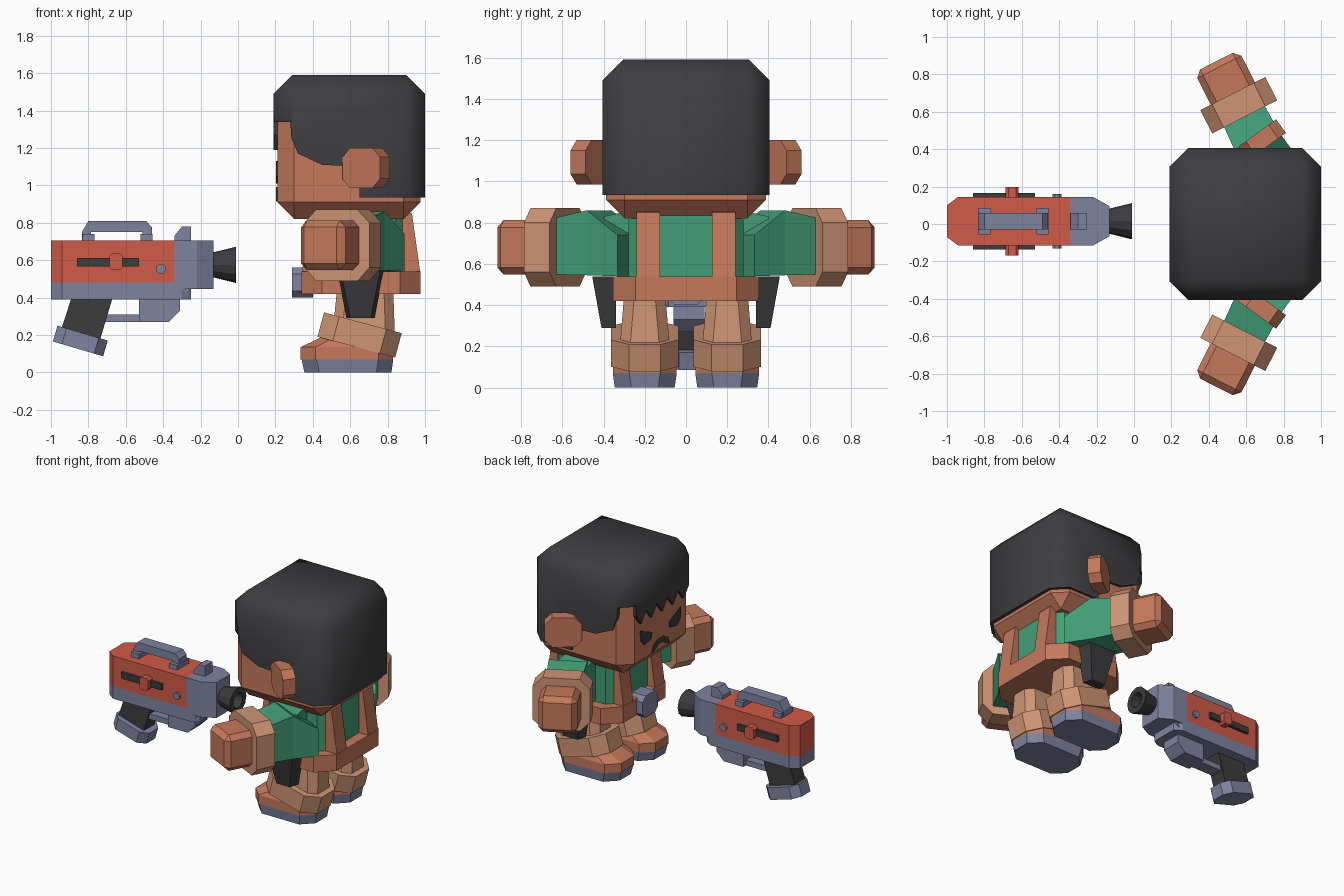
import bpy, bmesh, math
from mathutils import Matrix, Vector

if "Cube" in bpy.data.objects:
    bpy.data.objects.remove(bpy.data.objects["Cube"])


def colour(name, rgb):
    m = bpy.data.materials.new(name)
    m.diffuse_color = (*rgb, 1)
    m.use_nodes = True
    m.node_tree.nodes["Principled BSDF"].inputs["Base Color"].default_value = m.diffuse_color
    return m


BROWN = colour("warm brown", (.56, .19, .105))
TAN = colour("tan cloth", (.62, .30, .175))
GREEN = colour("green cloth", (.055, .34, .185))
HAIR = colour("black hair", (.048, .048, .053))
DARK = colour("dark grey", (.045, .045, .048))
STEEL = colour("blue steel", (.21, .23, .35))
RED = colour("red paint", (.64, .105, .065))


def finish(name, bm, mat, smooth=None):
    bmesh.ops.recalc_face_normals(bm, faces=bm.faces)
    me = bpy.data.meshes.new(name)
    bm.to_mesh(me)
    bm.free()
    ob = bpy.data.objects.new(name, me)
    bpy.context.collection.objects.link(ob)
    me.materials.append(mat)
    if smooth:
        bpy.ops.object.select_all(action='DESELECT')
        ob.select_set(True)
        bpy.context.view_layer.objects.active = ob
        bpy.ops.object.shade_smooth_by_angle(angle=math.radians(smooth))
    return ob


def box(name, c, size, mat, bevel=0, rot=(0, 0), axis=None, smooth=None):
    """Box, chamfered on all edges or only on those along one axis; rot = (degrees, axis)."""
    bm = bmesh.new()
    bmesh.ops.create_cube(bm, size=1)
    bmesh.ops.scale(bm, vec=size, verts=bm.verts)
    if bevel:
        es = [e for e in bm.edges if axis is None
              or abs((e.verts[0].co - e.verts[1].co).normalized()["xyz".index(axis)]) > .9]
        bmesh.ops.bevel(bm, geom=es, offset=bevel, segments=1, affect='EDGES', profile=.5)
    m = Matrix.Translation(c)
    if rot[0]:
        m = m @ Matrix.Rotation(math.radians(rot[0]), 4, rot[1])
    bm.transform(m)
    return finish(name, bm, mat, smooth)


def loft(name, rings, mat):
    """Solid through matching rings of points."""
    bm = bmesh.new()
    rs = [[bm.verts.new(p) for p in r] for r in rings]
    n = len(rs[0])
    for a, b in zip(rs, rs[1:]):
        for i in range(n):
            j = (i + 1) % n
            bm.faces.new((a[i], a[j], b[j], b[i]))
    bm.faces.new(rs[0])
    bm.faces.new(rs[-1])
    return finish(name, bm, mat)


def prism(name, pts, axis, lo, hi, mat):
    """Flat outline extruded along an axis."""
    put = {'x': lambda p, d: (d, p[0], p[1]), 'y': lambda p, d: (p[0], d, p[1]),
           'z': lambda p, d: (p[0], p[1], d)}[axis]
    return loft(name, [[put(p, d) for p in pts] for d in (lo, hi)], mat)


def octagon(x0, x1, y0, y1, c):
    return [(x0 + c, y0), (x1 - c, y0), (x1, y0 + c), (x1, y1 - c),
            (x1 - c, y1), (x0 + c, y1), (x0, y1 - c), (x0, y0 + c)]


# head and hair
box("head", (.593, 0, 1.16), (.766, .776, .68), BROWN, .09, smooth=20)
hair = box("hair", (.595, 0, 1.17), (.81, .81, .84), HAIR, .1, smooth=50)
side = [(.1, 1.7), (.1, 1.34), (.28, 1.34), (.285, 1.26), (.32, 1.17), (.45, 1.11),
        (.65, 1.1), (.65, .935), (1.1, .935), (1.1, 1.7)]
cutter = prism("hair_cutter", side, 'y', -.6, .6, HAIR)
mod = hair.modifiers.new("trim", 'BOOLEAN')
mod.operation, mod.solver, mod.object = 'INTERSECT', 'EXACT', cutter
bpy.context.view_layer.objects.active = hair
bpy.ops.object.modifier_apply(modifier="trim")
bpy.data.objects.remove(cutter)
teeth = [(-.31 + i * .62 / 10, 1.19 if i % 2 else 1.27) for i in range(11)]
prism("fringe", [(-.31, 1.36)] + teeth + [(.31, 1.36)], 'x', .191, .212, HAIR)

# face marks
frown = [(-.1, .915), (-.085, .965), (-.04, .99), (.04, .99), (.085, .965), (.1, .915),
         (.055, .935), (.03, .955), (-.03, .955), (-.055, .935)]
prism("mouth", frown, 'x', .204, .212, DARK)
for s in (1, -1):
    eye = [(.1, 1.07), (.11, 1.025), (.19, 1.01), (.23, 1.05), (.235, 1.13)]
    prism("eye", [(s * y, z) for y, z in eye], 'x', .204, .212, DARK)

# torso, belt and straps
box("torso", (.65, 0, .68), (.5, .56, .34), GREEN, .06, axis='z')
prism("belt", octagon(.34, .975, -.355, .355, .11), 'z', .42, .54, BROWN)
box("buckle", (.345, 0, .48), (.11, .18, .16), STEEL, .035, axis='x')
strap = [(.84, .87), (.93, .85), (.975, .53), (.88, .53)]
for s in (1, -1):
    a, b = sorted((s * .125, s * .24))
    prism("back_strap", strap, 'y', a, b, BROWN)
    prism("front_strap", [(1.316 - x, z) for x, z in strap], 'y', a, b, BROWN)

for s in (1, -1):
    # ear
    box("ear", (.685, s * .45, 1.093), (.25, .09, .215), BROWN, .05, (36 * s, 'Z'), 'y')

    # arm: shoulder, sleeve, cuff and hand along one slanted line
    along = Vector((-.45, .89 * s, 0))
    wrist = Vector((.56, s * .635, .68))

    def ring(p, w, z0, z1):
        d = Vector((.89, .45 * s, 0)) * w
        return [(q.x, q.y, z) for q, z in ((p - d, z0), (p + d, z0), (p + d, z1), (p - d, z1))]
    loft("sleeve", [ring(wrist - along * .42, .16, .54, .74),
                    ring(wrist - along * .24, .13, .545, .86),
                    ring(wrist, .12, .55, .81)], GREEN)
    prism("shoulder", [(s * .22, .54), (s * .25, .78), (s * .31, .85), (s * .4, .83), (s * .4, .55)],
          'x', .54, .76, GREEN)
    box("cuff", wrist, (.39, .14, .38), TAN, .07, (27 * s, 'Z'), 'y')
    box("hand", wrist + along * .15, (.265, .23, .265), BROWN, .035, (27 * s, 'Z'), smooth=30)

    # holster on the hip
    loft("holster", [[(x, s * y, z) for x, y in ((x0, .34), (x1, .34), (x1 - .02, y1), (x0 + .02, y1))]
                     for x0, x1, y1, z in ((.53, .78, .455, .54), (.58, .73, .41, .29))], DARK)

    # leg
    def level(x0, x1, h, c, z):
        return [(x, y + s * .2, z) for x, y in octagon(x0, x1, -h, h, c)]
    loft("trouser_leg", [level(.5, .84, .125, .05, .15), level(.53, .83, .10, .05, .45)], TAN)
    box("trouser_cuff", (.65, s * .2, .2), (.43, .325, .135), TAN, .085, (15, 'Y'), 'z')
    loft("boot", [level(.335, .83, .155, .08, .07), level(.335, .83, .155, .08, .135),
                  level(.5, .8, .12, .07, .215)], BROWN)
    loft("sole", [level(.355, .82, .145, .08, 0), level(.34, .83, .155, .08, .07)], STEEL)

# gun body
Y = .015


def plan(pts):
    return [(x, Y + y) for x, y in pts] + [(x, Y - y) for x, y in reversed(pts)]


prism("gun_shell", plan([(-1, .085), (-.94, .13), (-.34, .13)]), 'z', .48, .705, RED)
prism("gun_frame", plan([(-1, .085), (-.94, .13), (-.3, .13), (-.25, .1)]), 'z', .39, .48, STEEL)
prism("gun_nose", plan([(-.34, .13), (-.22, .13), (-.13, .08)]), 'z', .445, .705, STEEL)
prism("nose_wedge", [(-.34, .45), (-.25, .45), (-.30, .39), (-.34, .39)], 'y', Y - .12, Y + .12, STEEL)
prism("sight", [(-.34, .70), (-.34, .73), (-.30, .78), (-.25, .78), (-.25, .70)],
      'y', Y - .045, Y + .045, STEEL)

# hollow muzzle
N = 12


def circle(x, r):
    return [(x, Y + r * math.cos(2 * math.pi * i / N), .575 + r * math.sin(2 * math.pi * i / N))
            for i in range(N)]


loft("muzzle", [circle(-.14, .065), circle(-.01, .097), circle(-.01, .055), circle(-.08, .045)], DARK)

# carrying handle
arch = [(-.835, .70), (-.835, .75), (-.80, .81), (-.49, .81), (-.46, .775), (-.46, .70),
        (-.51, .70), (-.51, .75), (-.785, .75), (-.785, .70)]
prism("handle", arch, 'y', Y - .045, Y + .045, STEEL)
for x in (-.80, -.49):
    box("handle_foot", (x, Y, .715), (.065, .14, .05), STEEL)

# slot, bolt handle and screw on both sides
for s in (1, -1):
    box("slot", (-.695, Y + s * .135, .59), (.33, .03, .045), DARK)
    box("slider", (-.652, Y + s * .155, .593), (.07, .055, .09), RED, .015, axis='y')
    box("screw", (-.412, Y + s * .13, .553), (.05, .03, .05), STEEL, .015, axis='y')

# grip and trigger guard
prism("grip", [(-.89, .40), (-.67, .40), (-.745, .15), (-.955, .2)], 'y', Y - .06, Y + .06, DARK)
box("grip_base", (-.843, Y, .168), (.28, .2, .088), STEEL, .05, (16.5, 'Y'), 'z')
prism("guard_block", [(-.53, .40), (-.53, .27), (-.37, .27), (-.31, .33), (-.31, .40)],
      'y', Y - .075, Y + .075, STEEL)
box("guard_bar", (-.62, Y, .29), (.2, .09, .04), STEEL)
